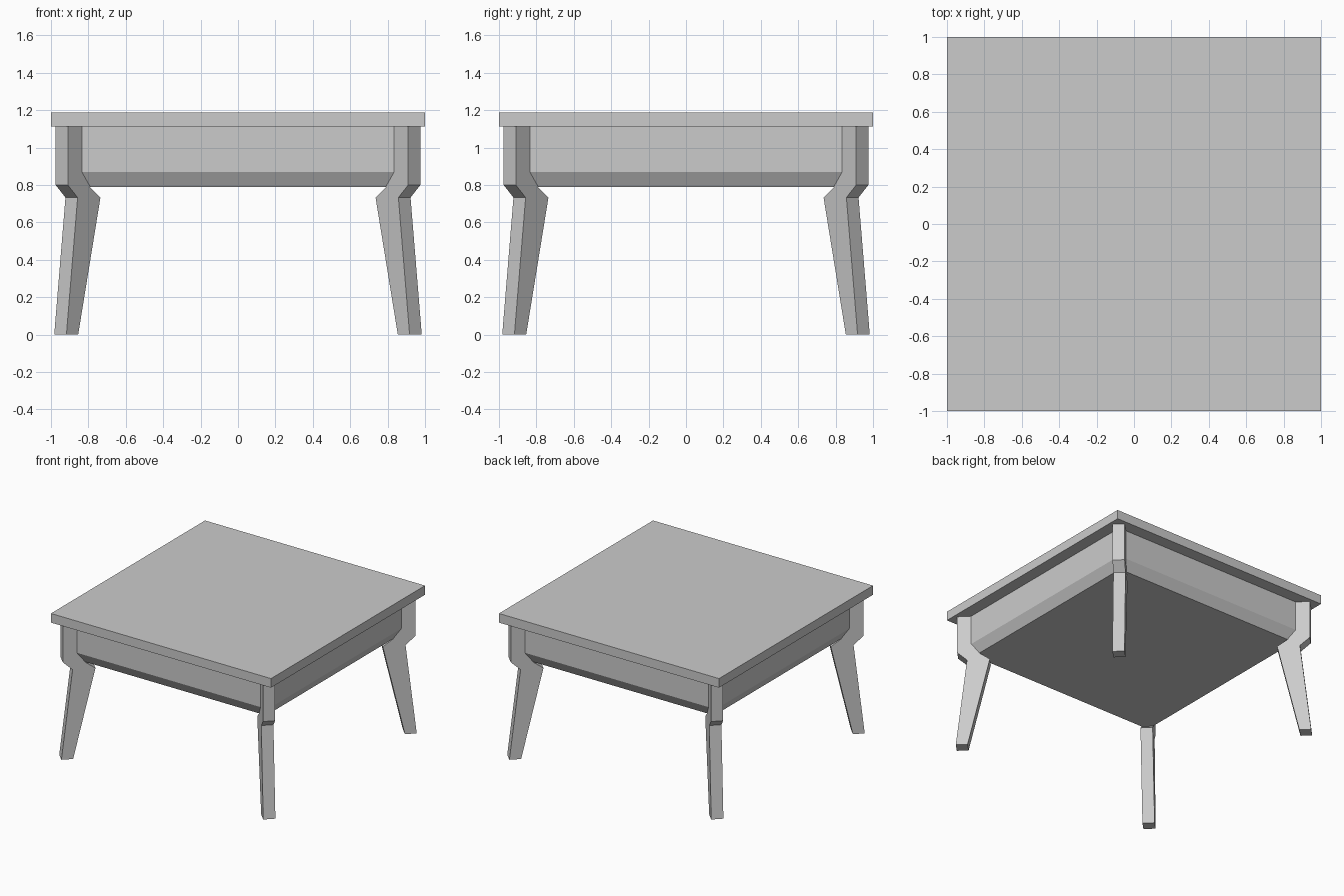
import bpy, bmesh
from math import sqrt, radians
from mathutils import Matrix, Vector

if "Cube" in bpy.data.objects:
    bpy.data.objects.remove(bpy.data.objects["Cube"])

TOP_Z, RIM_Z = 1.187, 1.112


def finish(bm, name):
    bmesh.ops.recalc_face_normals(bm, faces=bm.faces)
    mesh = bpy.data.meshes.new(name)
    bm.to_mesh(mesh)
    bm.free()
    obj = bpy.data.objects.new(name, mesh)
    bpy.context.collection.objects.link(obj)
    return obj


def block(name, half, z0, z1):
    bm = bmesh.new()
    bmesh.ops.create_cube(bm, size=1)
    bmesh.ops.scale(bm, verts=bm.verts, vec=(2 * half, 2 * half, z1 - z0))
    bmesh.ops.translate(bm, verts=bm.verts, vec=(0, 0, (z0 + z1) / 2))
    return bm


# Square table top
finish(block("table_top", 1.0, RIM_Z, TOP_Z), "table_top")

# Apron box, with its underside drawn in to a chamfered edge
bm = block("apron", 0.9, 0.87, RIM_Z)
bottom = min(bm.faces, key=lambda f: f.calc_center_median().z)
new = bmesh.ops.extrude_face_region(bm, geom=[bottom])["geom"]
for v in (g for g in new if isinstance(g, bmesh.types.BMVert)):
    v.co = (v.co.x * 0.855 / 0.9, v.co.y * 0.855 / 0.9, 0.79)
bmesh.ops.delete(bm, geom=[bottom], context='FACES')
finish(bm, "apron")

# Leg profile as (corner offset along x and y, height)
PROFILE = [(0.9425, RIM_Z), (0.9425, 0.80), (0.89, 0.733), (0.95, 0),
           (0.887, 0), (0.768, 0.733), (0.825, 0.79), (0.825, RIM_Z)]
HALF_THICK = 0.0325 * sqrt(2)

# Four plank legs set on the diagonals
for i, name in enumerate(("back_right", "back_left", "front_left", "front_right")):
    bm = bmesh.new()
    face = bm.faces.new([bm.verts.new((u * sqrt(2), -HALF_THICK, z)) for u, z in PROFILE])
    new = bmesh.ops.extrude_face_region(bm, geom=[face])["geom"]
    bmesh.ops.translate(bm, vec=Vector((0, 2 * HALF_THICK, 0)),
                        verts=[g for g in new if isinstance(g, bmesh.types.BMVert)])
    bm.transform(Matrix.Rotation(radians(45 + 90 * i), 4, 'Z'))
    finish(bm, name + "_leg")
